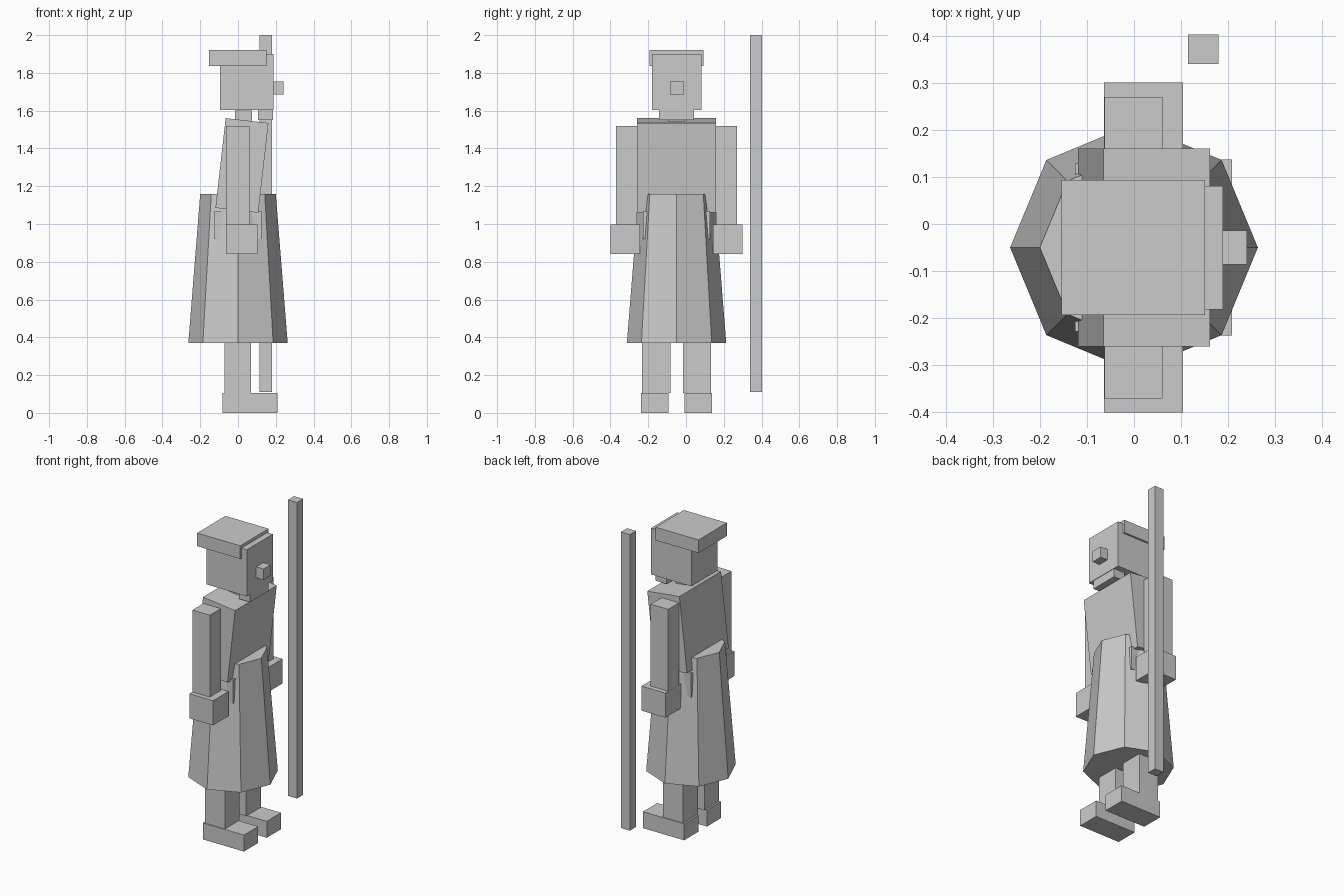
import bpy
import math

if "Cube" in bpy.data.objects:
    bpy.data.objects.remove(bpy.data.objects["Cube"])

CY = -0.05  # the figure's own centre line; the staff stands off to one side

grey = bpy.data.materials.new("plain grey")
grey.diffuse_color = (0.6, 0.6, 0.6, 1)
grey.use_nodes = True
grey.node_tree.nodes["Principled BSDF"].inputs["Base Color"].default_value = grey.diffuse_color


def finish(name):
    obj = bpy.context.object
    obj.name = name
    obj.data.materials.append(grey)
    return obj


def box(name, x, y, z, tilt=0.0):
    """Box from (min, max) ranges, optionally tilted about the y axis."""
    ranges = (x, y, z)
    centre = [(a + b) / 2 for a, b in ranges]
    bpy.ops.mesh.primitive_cube_add(size=1, location=centre, rotation=(0, tilt, 0))
    obj = finish(name)
    obj.scale = [b - a for a, b in ranges]
    bpy.ops.object.transform_apply(location=False, rotation=False, scale=True)
    return obj


def centred(name, x, half_y, z, tilt=0.0):
    return box(name, x, (CY - half_y, CY + half_y), z, tilt)


def pair(name, x, inner, outer, z):
    """Left and right copies about the centre line."""
    box("left_" + name, x, (CY + inner, CY + outer), z)
    box("right_" + name, x, (CY - outer, CY - inner), z)


# Feet and legs
pair("foot", (-0.083, 0.208), 0.043, 0.187, (0, 0.105))
pair("leg", (-0.072, 0.07), 0.033, 0.182, (0.105, 0.92))

# Hips, and the eight-sided skirt around them
centred("hips", (-0.125, 0.125), 0.178, (0.92, 1.07))
bpy.ops.mesh.primitive_cone_add(vertices=8, radius1=0.263, radius2=0.2, depth=0.79,
                                location=(0, CY, 0.765), rotation=(0, 0, math.pi / 2))
finish("skirt")

# Torso leaning forward, neck
centred("torso", (-0.093, 0.135), 0.21, (1.071, 1.549), math.radians(6.5))
centred("neck", (-0.015, 0.075), 0.045, (1.5, 1.6))

# Head, nose, beard and cap
centred("head", (-0.095, 0.189), 0.131, (1.603, 1.9))
centred("nose", (0.189, 0.24), 0.036, (1.685, 1.755))
centred("beard", (0.106, 0.186), 0.093, (1.55, 1.61))
centred("cap", (-0.154, 0.151), 0.143, (1.836, 1.92))

# Arms and hands
pair("arm", (-0.063, 0.06), 0.21, 0.32, (0.99, 1.52))
pair("hand", (-0.064, 0.104), 0.193, 0.35, (0.84, 0.997))

# Staff
box("staff", (0.115, 0.179), (0.34, 0.402), (0.11, 2.0))
